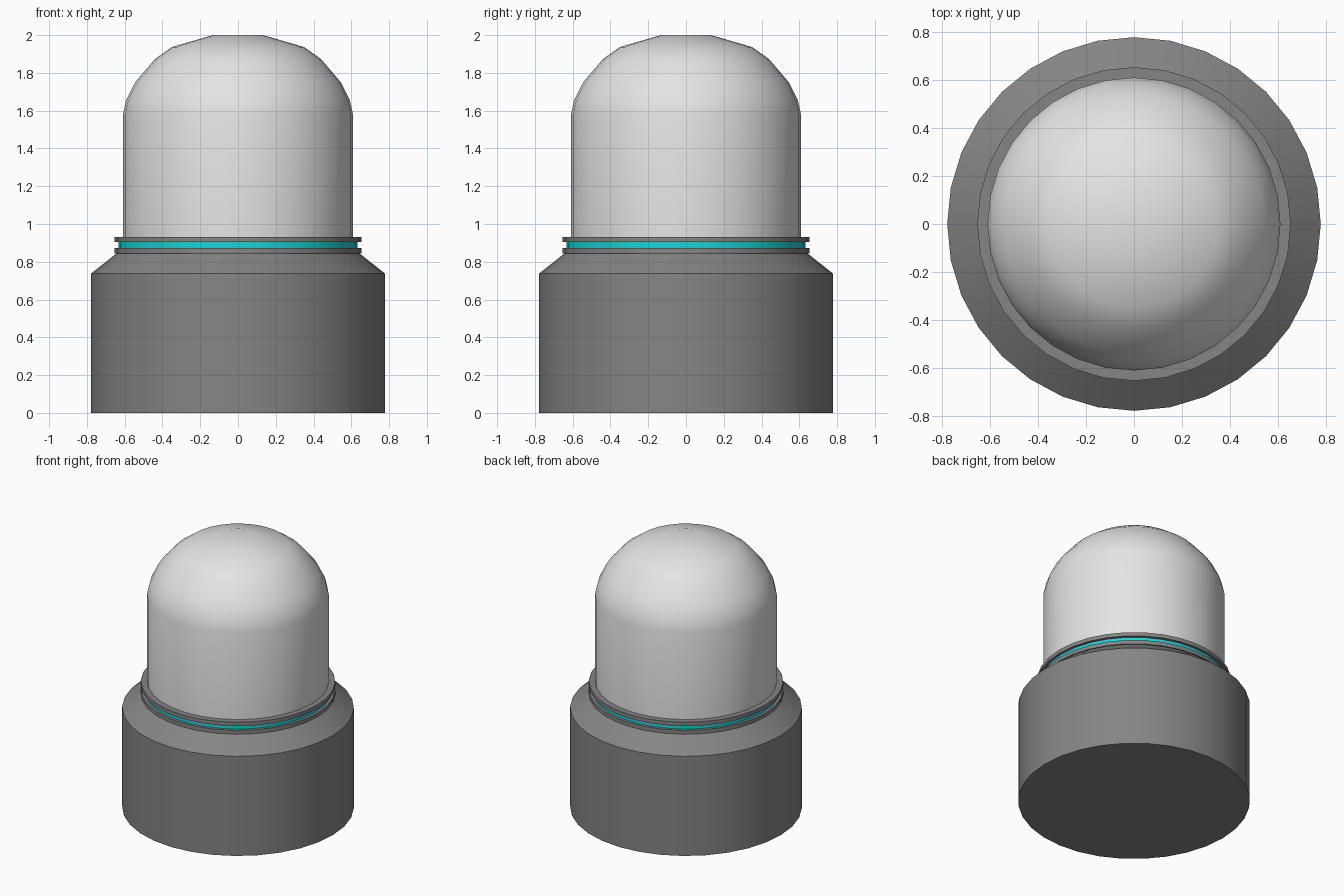
import bpy, bmesh, math

if "Cube" in bpy.data.objects:
    bpy.data.objects.remove(bpy.data.objects["Cube"])

SIDES = 32


def material(name, rgb):
    m = bpy.data.materials.new(name)
    m.diffuse_color = (*rgb, 1)
    m.use_nodes = True
    m.node_tree.nodes["Principled BSDF"].inputs["Base Color"].default_value = m.diffuse_color
    return m


grey = material("dark grey", (0.235, 0.235, 0.235))
white = material("light grey", (0.78, 0.78, 0.78))
teal = material("teal", (0.01, 0.66, 0.70))


def lathe(name, profile, mat):
    """Turn a (radius, height) profile, bottom to top, into a closed solid."""
    bm = bmesh.new()
    rings = []
    for r, z in profile:
        rings.append([bm.verts.new((r * math.cos(2 * math.pi * i / SIDES),
                                    r * math.sin(2 * math.pi * i / SIDES), z))
                      for i in range(SIDES)])
    for low, high in zip(rings, rings[1:]):
        for i in range(SIDES):
            j = (i + 1) % SIDES
            bm.faces.new((low[i], low[j], high[j], high[i]))
    bm.faces.new(rings[0][::-1])
    bm.faces.new(rings[-1])
    mesh = bpy.data.meshes.new(name)
    bm.to_mesh(mesh)
    bm.free()
    mesh.materials.append(mat)
    obj = bpy.data.objects.new(name, mesh)
    bpy.context.collection.objects.link(obj)
    bpy.ops.object.select_all(action='DESELECT')
    obj.select_set(True)
    bpy.context.view_layer.objects.active = obj
    bpy.ops.object.shade_smooth_by_angle(angle=math.radians(30))
    return obj


# Base drum with sloped shoulder
lathe("base", [(0.778, 0), (0.778, 0.738), (0.645, 0.843)], grey)

# Two collar rings with the coloured band between them
lathe("lower_collar", [(0.653, 0.843), (0.653, 0.872)], grey)
lathe("seal_band", [(0.633, 0.872), (0.633, 0.904)], teal)
lathe("upper_collar", [(0.653, 0.904), (0.653, 0.932)], grey)

# Rounded cap
lathe("dome", [(0.61, 0.932), (0.61, 1.575), (0.592, 1.655), (0.545, 1.75),
               (0.44, 1.873), (0.35, 1.937), (0.132, 2.0)], white)
